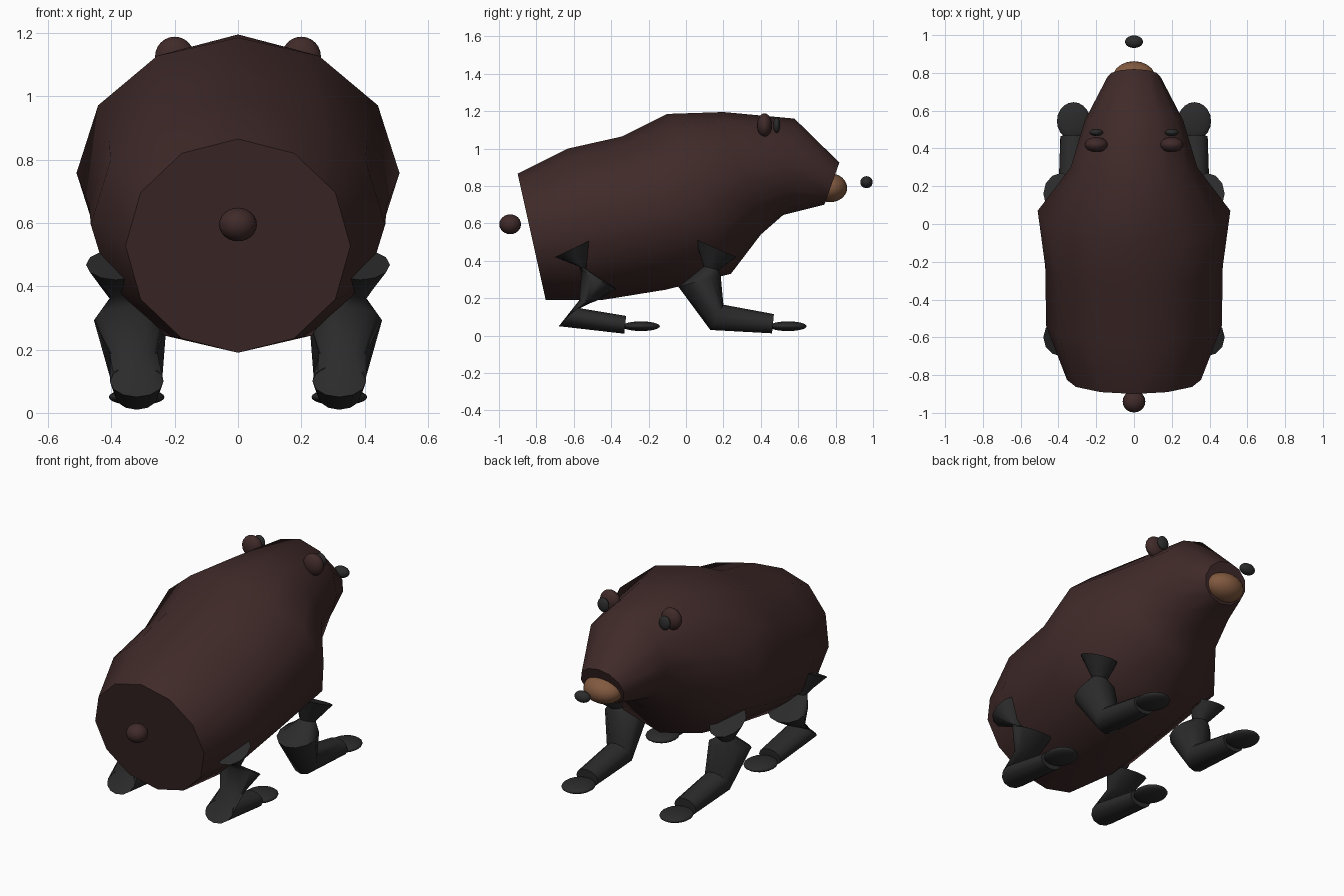
import bpy, bmesh, math
from mathutils import Vector

cube = bpy.data.objects.get("Cube")
if cube:
    bpy.data.objects.remove(cube)


def material(name, colour):
    m = bpy.data.materials.new(name)
    m.use_nodes = True
    m.diffuse_color = (*colour, 1)
    m.node_tree.nodes["Principled BSDF"].inputs["Base Color"].default_value = (*colour, 1)
    return m


FUR = material("dark brown fur", (0.05, 0.023, 0.022))
DARK = material("charcoal", (0.024, 0.024, 0.024))
TAN = material("tan muzzle", (0.22, 0.1, 0.05))


def finish(obj, mat, angle):
    obj.data.materials.append(mat)
    bpy.ops.object.select_all(action="DESELECT")
    obj.select_set(True)
    bpy.context.view_layer.objects.active = obj
    bpy.ops.object.shade_smooth_by_angle(angle=math.radians(angle))
    return obj


def loft(name, rings, sides, mat, angle):
    """Skin elliptical rings: (y, z) of one end, (y, z) of the other, centre x, half width."""
    bm = bmesh.new()
    loops = []
    for (y0, z0), (y1, z1), cx, half in rings:
        centre = Vector((cx, (y0 + y1) / 2, (z0 + z1) / 2))
        axis = Vector((0, (y0 - y1) / 2, (z0 - z1) / 2))
        side = Vector((half, 0, 0))
        turns = [math.tau * i / sides for i in range(sides)]
        loops.append([bm.verts.new(centre + axis * math.cos(t) + side * math.sin(t)) for t in turns])
    for a, b in zip(loops, loops[1:]):
        for i in range(sides):
            j = (i + 1) % sides
            bm.faces.new((a[i], a[j], b[j], b[i]))
    bm.faces.new(loops[0])
    bm.faces.new(loops[-1])
    bmesh.ops.recalc_face_normals(bm, faces=bm.faces)
    mesh = bpy.data.meshes.new(name)
    bm.to_mesh(mesh)
    bm.free()
    obj = bpy.data.objects.new(name, mesh)
    bpy.context.collection.objects.link(obj)
    return finish(obj, mat, angle)


def ball(name, centre, radii, mat):
    bpy.ops.mesh.primitive_uv_sphere_add(segments=20, ring_count=12, location=centre)
    obj = bpy.context.object
    obj.name = name
    obj.scale = radii
    return finish(obj, mat, 60)


# Body and head: one twelve-sided tube from rump to snout
loft("body", [
    ((-0.90, 0.865), (-0.75, 0.19), 0, 0.355),
    ((-0.63, 1.00), (-0.45, 0.19), 0, 0.465),
    ((-0.34, 1.065), (-0.11, 0.245), 0, 0.47),
    ((-0.10, 1.185), (0.24, 0.33), 0, 0.51),
    ((0.20, 1.195), (0.40, 0.54), 0, 0.335),
    ((0.58, 1.16), (0.52, 0.645), 0, 0.26),
    ((0.82, 0.925), (0.74, 0.70), 0, 0.14),
], 12, FUR, 45)

# Muzzle, nose and tail
ball("muzzle", (0, 0.77, 0.79), (0.115, 0.092, 0.077), TAN)
ball("nose", (0, 0.965, 0.82), (0.048, 0.033, 0.032), DARK)
ball("tail", (0, -0.94, 0.595), (0.06, 0.058, 0.053), FUR)

# Leg rings: hip flare, pinched waist, thigh, heel and ankle
FRONT_LEG = [
    ((0.05, 0.515), (0.27, 0.42), 0.385, 0.095),
    ((0.095, 0.37), (0.175, 0.35), 0.36, 0.045),
    ((-0.04, 0.26), (0.185, 0.325), 0.34, 0.115),
    ((0.13, 0.03), (0.20, 0.165), 0.32, 0.08),
    ((0.46, 0.012), (0.47, 0.115), 0.32, 0.07),
]
BACK_LEG = [
    ((-0.70, 0.42), (-0.50, 0.515), 0.385, 0.095),
    ((-0.57, 0.37), (-0.535, 0.355), 0.36, 0.045),
    ((-0.56, 0.335), (-0.37, 0.25), 0.34, 0.115),
    ((-0.57, 0.19), (-0.48, 0.185), 0.33, 0.075),
    ((-0.68, 0.05), (-0.59, 0.15), 0.32, 0.085),
    ((-0.33, 0.01), (-0.32, 0.105), 0.32, 0.07),
]

# Paired parts
for label, s in (("left", 1), ("right", -1)):
    ball(f"{label}_ear", (0.2 * s, 0.42, 1.125), (0.062, 0.04, 0.063), FUR)
    ball(f"{label}_eye", (0.2 * s, 0.485, 1.125), (0.036, 0.019, 0.041), DARK)
    for place, rings, foot_y in (("front", FRONT_LEG, 0.545), ("back", BACK_LEG, -0.24)):
        mirrored = [(a, b, x * s, w) for a, b, x, w in rings]
        loft(f"{place}_{label}_leg", mirrored, 12, DARK, 50)
        ball(f"{place}_{label}_foot", (0.32 * s, foot_y, 0.05), (0.088, 0.1, 0.026), DARK)
